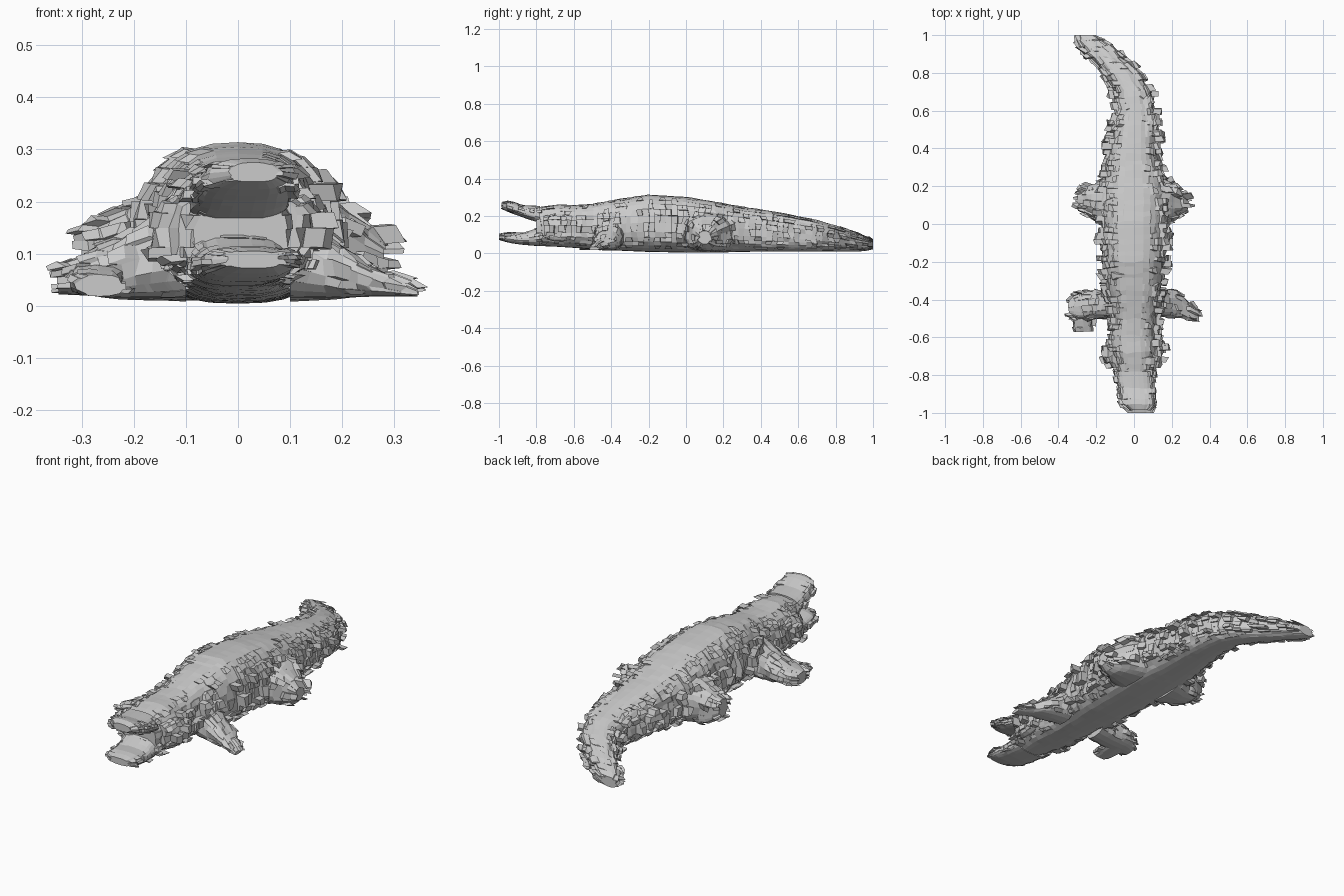
import bpy, bmesh, math, random
from mathutils import Vector

random.seed(7)


def interp(st, u):
    for a, b in zip(st, st[1:]):
        if u <= b[0]:
            f = (u - a[0]) / (b[0] - a[0])
            return [p + (q - p) * f for p, q in zip(a, b)]
    return list(st[-1])


def loft(name, st, axis='Y', step=0.03, seg=30, spike=0.05, jit=0.008, fill=0.5):
    """Loft stations (position, centre, half width, z bottom, z top), then
    push single scale faces outwards sideways to make the craggy hide."""
    bm = bmesh.new()
    n = max(2, round((st[-1][0] - st[0][0]) / step))
    rings = []
    for i in range(n + 1):
        u, c, w, zb, zt = interp(st, st[0][0] + (st[-1][0] - st[0][0]) * i / n)
        zm = zb + (zt - zb) * 0.42
        ring = []
        for k in range(seg):
            t = 2 * math.pi * (k + 0.5) / seg
            co, si = math.cos(t), math.sin(t)
            p = c + w * math.copysign(abs(co) ** 0.75, co)
            p += random.uniform(-jit, jit) * abs(co)
            z = zm + (zt - zm if si > 0 else zm - zb) * math.copysign(abs(si) ** 0.8, si)
            v = u + (random.uniform(-jit, jit) if 0 < i < n else 0)
            ring.append(bm.verts.new((p, v, z) if axis == 'Y' else (v, p, z)))
        rings.append(ring)
    for a, b in zip(rings, rings[1:]):
        for k in range(seg):
            m = (k + 1) % seg
            bm.faces.new((a[k], a[m], b[m], b[k]))
    caps = [bm.faces.new(rings[0]), bm.faces.new(rings[-1])]
    bmesh.ops.recalc_face_normals(bm, faces=bm.faces[:])
    # craggy scales on flanks and shoulders; back ridge and belly stay smooth
    side = []
    for f in bm.faces:
        f.normal_update()
        lim = 0.95 if f.normal.z > 0 else 0.85
        if f not in caps and abs(f.normal.z) < lim and random.random() < fill:
            side.append(f)
    dirs = []
    for f in side:
        nrm = f.normal.copy()
        sx = nrm.x if axis == 'Y' else f.calc_center_median().x
        dirs.append((math.copysign(max(abs(nrm.x), 0.65), sx), nrm.y, nrm.z))
    res = bmesh.ops.extrude_discrete_faces(bm, faces=side)
    for f, (nx, ny, nz) in zip(res['faces'], dirs):
        d = random.random() ** 2 * spike + 0.003
        for v in f.verts:
            v.co += Vector((nx * d * random.uniform(0.8, 1.2), ny * d * 0.25, nz * d * 0.1))
    for v in bm.verts:
        v.co.z = max(v.co.z, 0.004)
        v.co.y = max(-1, min(1, v.co.y))
    me = bpy.data.meshes.new(name)
    bm.to_mesh(me)
    bm.free()
    ob = bpy.data.objects.new(name, me)
    bpy.context.collection.objects.link(ob)
    return ob


# head, trunk and curved tail
loft("body_and_tail", [
    (-0.80, 0.005, 0.085, 0.040, 0.246), (-0.68, 0.0, 0.120, 0.035, 0.262),
    (-0.60, -0.005, 0.122, 0.030, 0.258), (-0.50, 0.0, 0.115, 0.022, 0.265),
    (-0.35, 0.0, 0.140, 0.014, 0.292), (-0.20, 0.0, 0.160, 0.008, 0.314),
    (0.00, 0.0, 0.165, 0.004, 0.302), (0.15, 0.0, 0.170, 0.004, 0.278),
    (0.30, -0.005, 0.142, 0.008, 0.250), (0.45, 0.0, 0.120, 0.010, 0.228),
    (0.60, 0.008, 0.098, 0.010, 0.200), (0.70, -0.005, 0.092, 0.010, 0.178),
    (0.80, -0.065, 0.088, 0.010, 0.150), (0.90, -0.16, 0.075, 0.010, 0.115),
    (0.96, -0.225, 0.068, 0.012, 0.092), (1.00, -0.265, 0.035, 0.022, 0.072)])

# open jaws
loft("upper_jaw", [
    (-0.985, 0.03, 0.045, 0.238, 0.275), (-0.95, 0.02, 0.085, 0.220, 0.284),
    (-0.87, 0.01, 0.090, 0.192, 0.258), (-0.78, 0.0, 0.095, 0.160, 0.254)],
    spike=0.03, jit=0.004, seg=24)
loft("lower_jaw", [
    (-1.00, 0.03, 0.050, 0.072, 0.105), (-0.95, 0.02, 0.085, 0.056, 0.116),
    (-0.87, 0.01, 0.090, 0.045, 0.110), (-0.78, 0.0, 0.095, 0.038, 0.140)],
    spike=0.03, jit=0.004, seg=24)

# cheeks at the jaw hinge
for s, nm in ((-1, "left"), (1, "right")):
    loft(nm + "_cheek", [
        (-0.76, s * 0.085, 0.030, 0.08, 0.20), (-0.69, s * 0.100, 0.040, 0.06, 0.215),
        (-0.61, s * 0.098, 0.035, 0.07, 0.20)], seg=16, spike=0.045)

# front legs
loft("left_front_leg", [
    (-0.345, -0.445, 0.040, 0.022, 0.080), (-0.30, -0.435, 0.068, 0.020, 0.095),
    (-0.22, -0.43, 0.072, 0.015, 0.130), (-0.10, -0.42, 0.078, 0.015, 0.210)],
    axis='X', seg=18, spike=0.045)
loft("left_front_foot", [
    (-0.57, -0.265, 0.040, 0.018, 0.060), (-0.50, -0.27, 0.055, 0.018, 0.080),
    (-0.42, -0.26, 0.050, 0.018, 0.090)], seg=14, spike=0.03)
loft("right_front_leg", [
    (0.10, -0.41, 0.075, 0.015, 0.200), (0.20, -0.42, 0.070, 0.015, 0.115),
    (0.26, -0.435, 0.060, 0.018, 0.075), (0.30, -0.475, 0.035, 0.018, 0.058),
    (0.345, -0.49, 0.026, 0.018, 0.034)], axis='X', seg=18, spike=0.035)

# hind legs folded against the flanks
loft("left_hind_leg", [
    (-0.30, 0.13, 0.035, 0.060, 0.150), (-0.25, 0.13, 0.065, 0.020, 0.170),
    (-0.19, 0.12, 0.100, 0.012, 0.200), (-0.10, 0.12, 0.150, 0.008, 0.230)],
    axis='X', seg=22, spike=0.055)
loft("right_hind_leg", [
    (0.10, 0.12, 0.150, 0.008, 0.230), (0.19, 0.12, 0.105, 0.012, 0.200),
    (0.24, 0.11, 0.065, 0.020, 0.165), (0.28, 0.10, 0.030, 0.050, 0.120)],
    axis='X', seg=22, spike=0.055)
